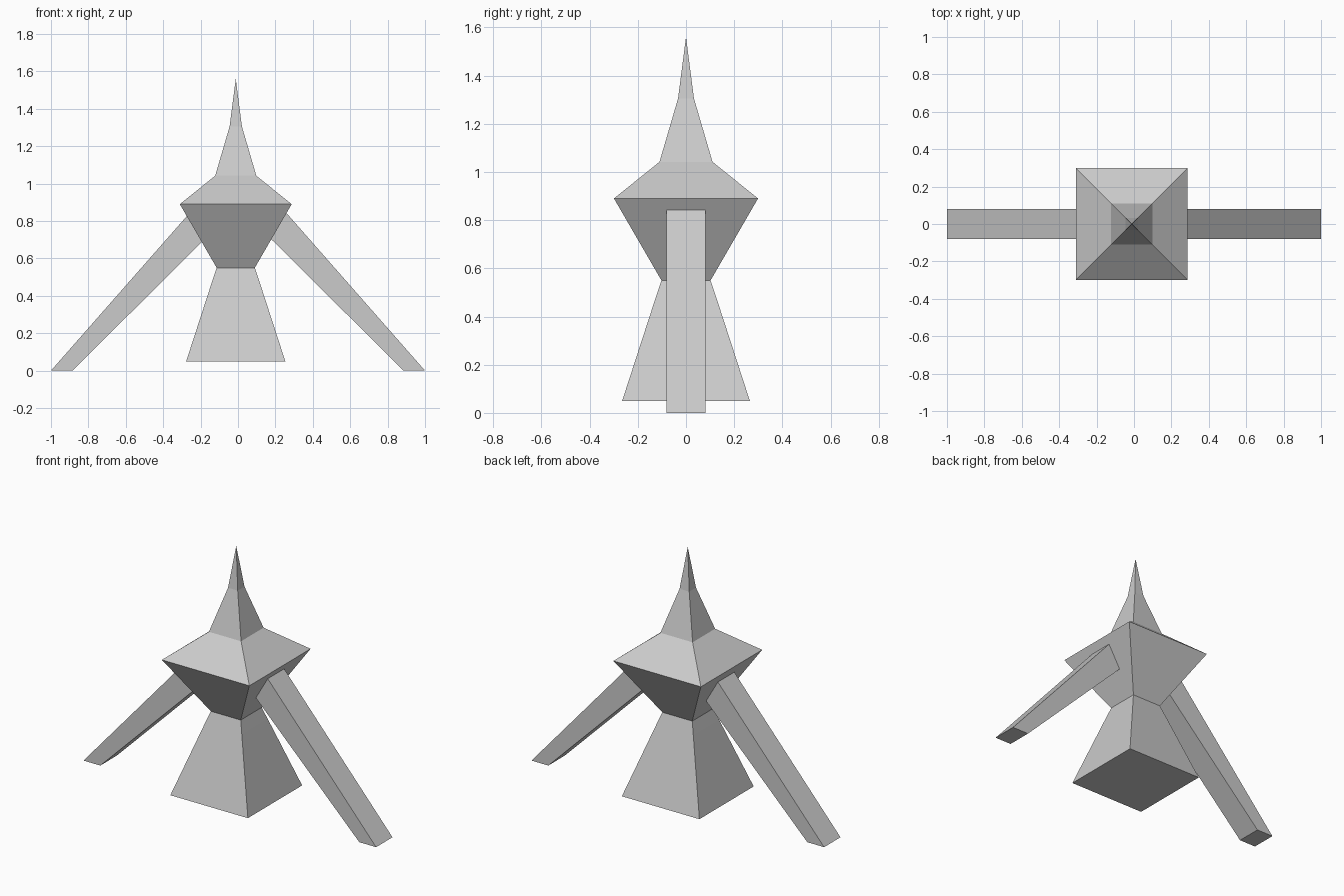
import bpy, bmesh

if "Cube" in bpy.data.objects:
    bpy.data.objects.remove(bpy.data.objects["Cube"])


def make_object(name, bm):
    bmesh.ops.recalc_face_normals(bm, faces=bm.faces)
    mesh = bpy.data.meshes.new(name)
    bm.to_mesh(mesh)
    bm.free()
    obj = bpy.data.objects.new(name, mesh)
    bpy.context.collection.objects.link(obj)
    return obj


def loft(bm, rings):
    """Skin equal-length rings of points and cap the open ends."""
    loops = [[bm.verts.new(p) for p in ring] for ring in rings]
    for a, b in zip(loops, loops[1:]):
        for i in range(len(a)):
            j = (i + 1) % len(a)
            bm.faces.new((a[i], a[j], b[j], b[i]))
    bm.faces.new(loops[0])
    return loops[-1]


# Square-section body: (height, half width), narrowing to a point
CX = -0.012
profile = [(0.05, 0.265), (0.478, 0.126), (0.55, 0.102), (0.89, 0.299),
           (1.042, 0.110), (1.305, 0.033)]
bm = bmesh.new()
top = loft(bm, [[(CX + sx * h, sy * h, z)
                 for sx, sy in ((-1, -1), (1, -1), (1, 1), (-1, 1))]
                for z, h in profile])
# Spire tip
tip = bm.verts.new((CX, 0, 1.56))
for i in range(4):
    bm.faces.new((top[i], top[(i + 1) % 4], tip))
make_object("body_spire", bm)

# Splayed flat-footed legs, sunk into the body and mirrored
leg_profile = [(0.885, 0), (1.0, 0), (0.235, 0.87), (0.15, 0.73)]
bm = bmesh.new()
end = loft(bm, [[(x, y, z) for x, z in leg_profile] for y in (-0.08, 0.08)])
bm.faces.new(end)
legs = make_object("side_legs", bm)
mirror = legs.modifiers.new("Mirror", 'MIRROR')
mirror.use_axis = (True, False, False)
mirror.use_mirror_merge = False
